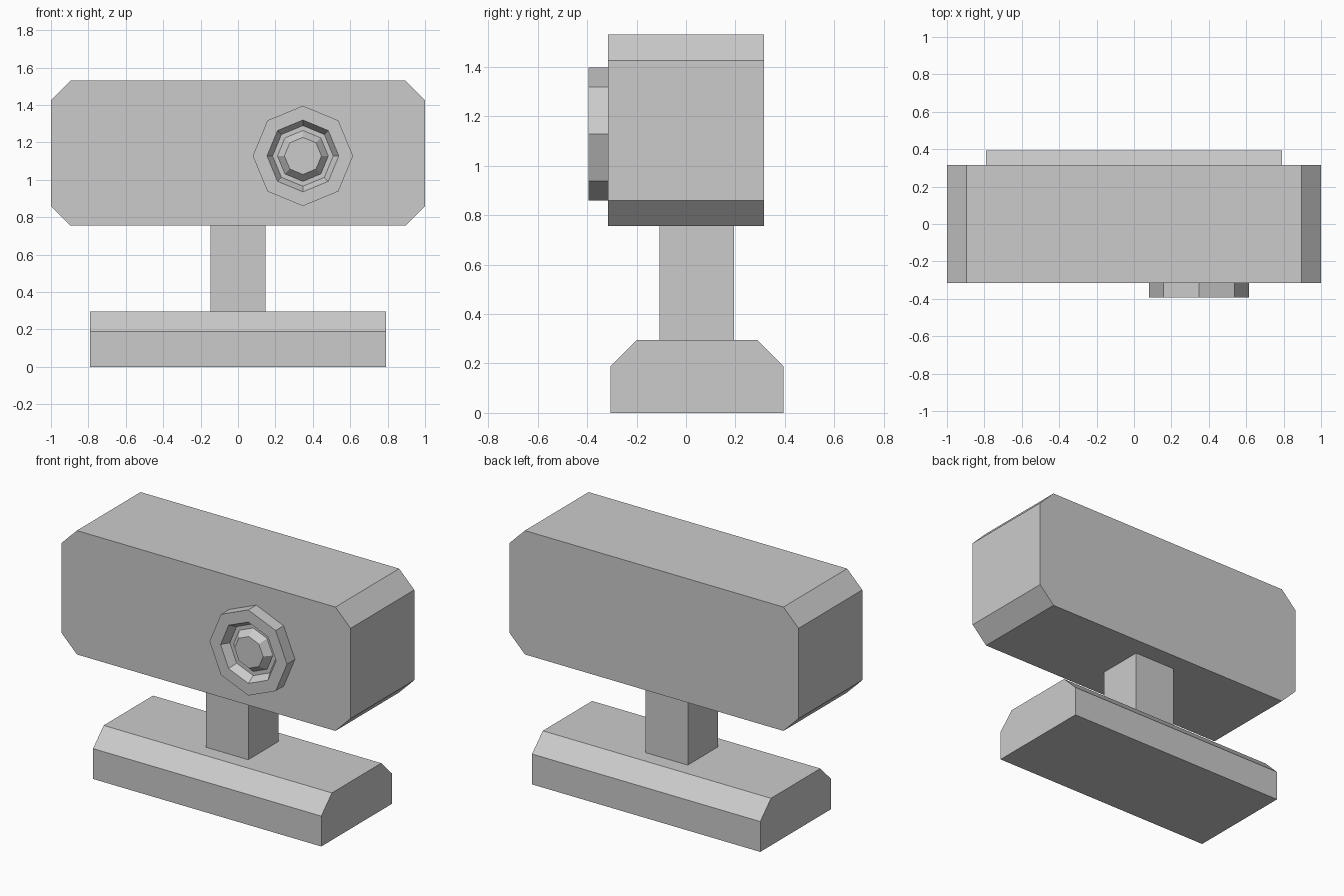
import bpy, bmesh, math

if "Cube" in bpy.data.objects:
    bpy.data.objects.remove(bpy.data.objects["Cube"])


def finish(name, bm):
    bmesh.ops.recalc_face_normals(bm, faces=bm.faces)
    mesh = bpy.data.meshes.new(name)
    bm.to_mesh(mesh)
    bm.free()
    obj = bpy.data.objects.new(name, mesh)
    bpy.context.collection.objects.link(obj)
    return obj


def prism(name, profile, axis, start, end):
    """Extrude a closed 2D profile along x (profile = y, z) or y (profile = x, z)."""
    bm = bmesh.new()
    place = (lambda a, z: (start, a, z)) if axis == "x" else (lambda a, z: (a, start, z))
    face = bm.faces.new([bm.verts.new(place(a, z)) for a, z in profile])
    move = (end - start, 0, 0) if axis == "x" else (0, end - start, 0)
    result = bmesh.ops.extrude_face_region(bm, geom=[face], use_keep_orig=True)
    verts = [g for g in result["geom"] if isinstance(g, bmesh.types.BMVert)]
    bmesh.ops.translate(bm, verts=verts, vec=move)
    return finish(name, bm)


def turned(name, rings, centre, sides):
    """Loft rings of (radius, y) around a y axis through centre (x, z), capped at both ends."""
    bm = bmesh.new()
    loops = []
    for radius, y in rings:
        angles = [2 * math.pi * i / sides for i in range(sides)]
        loops.append([bm.verts.new((centre[0] + radius * math.cos(a), y,
                                    centre[1] + radius * math.sin(a))) for a in angles])
    for lower, upper in zip(loops, loops[1:]):
        for i in range(sides):
            j = (i + 1) % sides
            bm.faces.new((lower[i], lower[j], upper[j], upper[i]))
    bm.faces.new(loops[0])
    bm.faces.new(loops[-1])
    return finish(name, bm)


# Camera body with four cut corners
body = [(-1, 0.86), (-0.895, 0.755), (0.895, 0.755), (1, 0.86),
        (1, 1.425), (0.895, 1.53), (-0.895, 1.53), (-1, 1.425)]
prism("camera_body", body, "y", -0.315, 0.315)

# Base with sloped front and back top edges
base = [(-0.305, 0), (0.394, 0), (0.394, 0.19), (0.288, 0.295),
        (-0.2, 0.295), (-0.305, 0.19)]
prism("base", base, "x", -0.79, 0.79)

# Neck between base and body
neck = [(-0.107, 0.295), (0.194, 0.295), (0.194, 0.755), (-0.107, 0.755)]
prism("neck", neck, "x", -0.148, 0.146)

# Eight-sided lens: outer rim, recess, raised glass
lens = [(0.268, -0.315), (0.268, -0.394), (0.192, -0.394),
        (0.162, -0.345), (0.136, -0.345), (0.099, -0.388)]
turned("lens", lens, (0.347, 1.128), 8)
